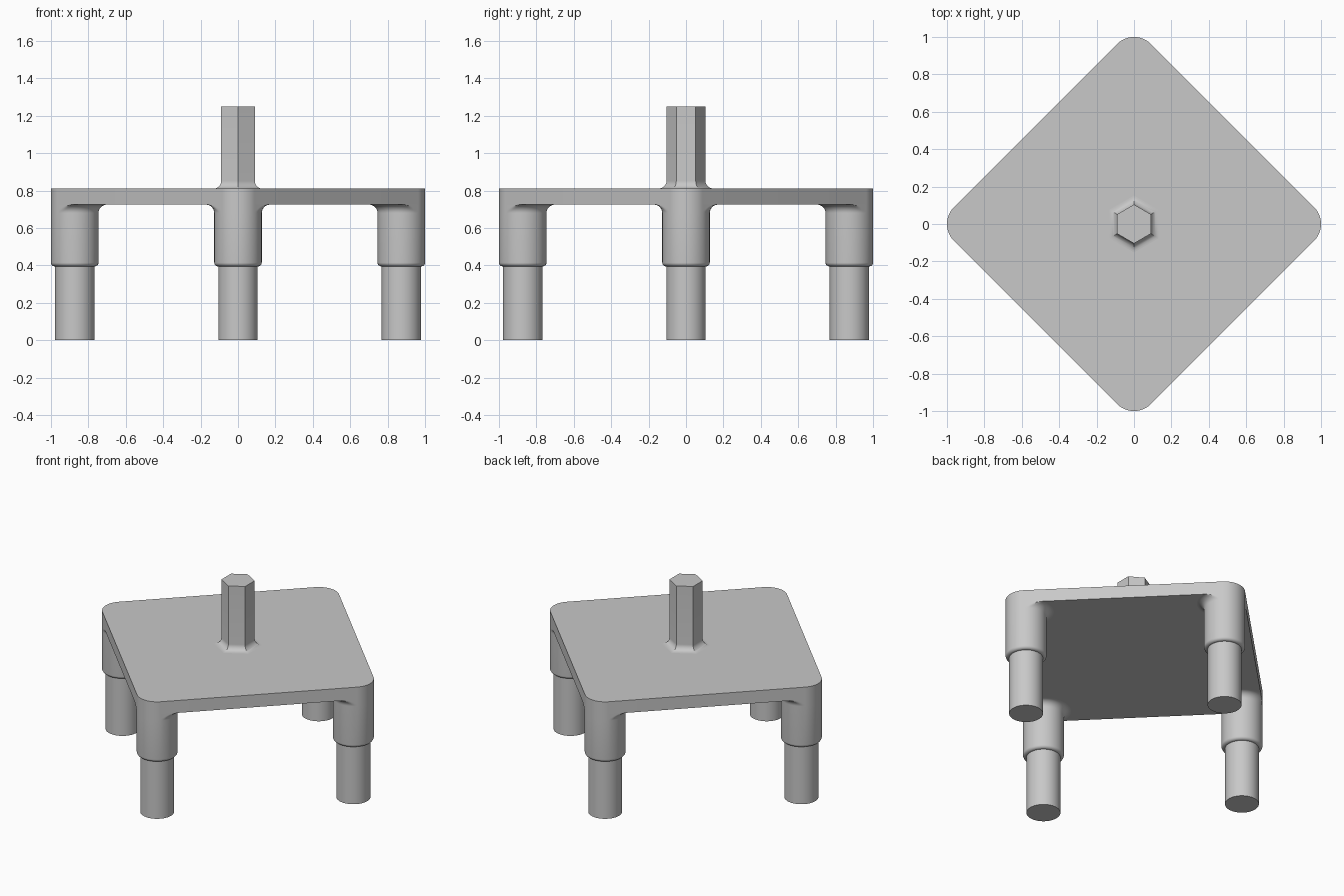
import bpy
import bmesh
from math import pi, cos, sin, radians

cube = bpy.data.objects.get("Cube")
if cube:
    bpy.data.objects.remove(cube)

grey = bpy.data.materials.new("plain_grey")
grey.use_nodes = True
colour = (0.58, 0.58, 0.58, 1)
grey.diffuse_color = colour
grey.node_tree.nodes["Principled BSDF"].inputs["Base Color"].default_value = colour

LEG_R = 0.127                 # sleeve radius, also the plate corner radius
LEG_D = 1 - LEG_R             # leg distance from the centre
PLATE_LOW, PLATE_TOP = 0.725, 0.81
SIDES = 96


def loft(name, rings):
    """Skin a stack of equal-length point rings and cap both ends."""
    bm = bmesh.new()
    loops = [[bm.verts.new(p) for p in ring] for ring in rings]
    n = len(loops[0])
    for low, high in zip(loops, loops[1:]):
        for i in range(n):
            j = (i + 1) % n
            bm.faces.new((low[i], low[j], high[j], high[i]))
    bm.faces.new(loops[0][::-1])
    bm.faces.new(loops[-1])
    mesh = bpy.data.meshes.new(name)
    bm.to_mesh(mesh)
    bm.free()
    mesh.materials.append(grey)
    obj = bpy.data.objects.new(name, mesh)
    bpy.context.collection.objects.link(obj)
    bpy.ops.object.select_all(action='DESELECT')
    obj.select_set(True)
    bpy.context.view_layer.objects.active = obj
    bpy.ops.object.shade_smooth_by_angle(angle=radians(30))
    return obj


def fillet(radius, z, size, up, steps=10):
    """Concave quarter arc from a vertical wall out to a flat face at z."""
    pts = []
    for i in range(steps + 1):
        a = pi / 2 * i / steps
        pts.append((radius + size * (1 - cos(a)), z - up * size * (1 - sin(a))))
    return pts


# Square plate with rounded corners, turned corner-forward
outline = []
for k in range(4):
    facing = k * pi / 2
    for i in range(SIDES // 4 + 1):
        a = facing - pi / 4 + 2 * pi * i / SIDES
        outline.append((LEG_D * cos(facing) + LEG_R * cos(a),
                        LEG_D * sin(facing) + LEG_R * sin(a)))
loft("plate", [[(x, y, z) for x, y in outline] for z in (PLATE_LOW, PLATE_TOP)])

# Stepped legs: slim foot, rounded sleeve, flare trimmed to the plate outline
profile = [(0.105, 0), (0.105, 0.395)]
for i in range(7):
    a = pi / 2 * i / 6
    profile.append((LEG_R - 0.02 * (1 - sin(a)), 0.415 - 0.02 * cos(a)))
profile += fillet(LEG_R, PLATE_LOW, 0.045, 1)
profile.append((0.1, PLATE_LOW + 0.02))


def reach(angle):
    """Distance from the leg axis to the plate edge at this angle."""
    beyond = max(0, abs(angle) - pi / 4)
    return LEG_R / cos(beyond) if beyond < 1.5 else 9


for k, side in enumerate(("left", "back", "right", "front")):
    facing = k * pi / 2
    angles = [2 * pi * i / SIDES - pi for i in range(SIDES)]
    loft(side + "_leg", [
        [(LEG_D * cos(facing) + min(r, reach(a)) * cos(facing + a),
          LEG_D * sin(facing) + min(r, reach(a)) * sin(facing + a), z)
         for a in angles]
        for r, z in profile])

# Hexagonal shaft with a flared foot
apothem = 0.09
stem = fillet(apothem, PLATE_TOP, 0.042, -1)[::-1] + [(apothem, 1.25)]
loft("hex_shaft", [
    [(r / cos(pi / 6) * cos(pi / 6 + i * pi / 3),
      r / cos(pi / 6) * sin(pi / 6 + i * pi / 3), z) for i in range(6)]
    for r, z in stem])
